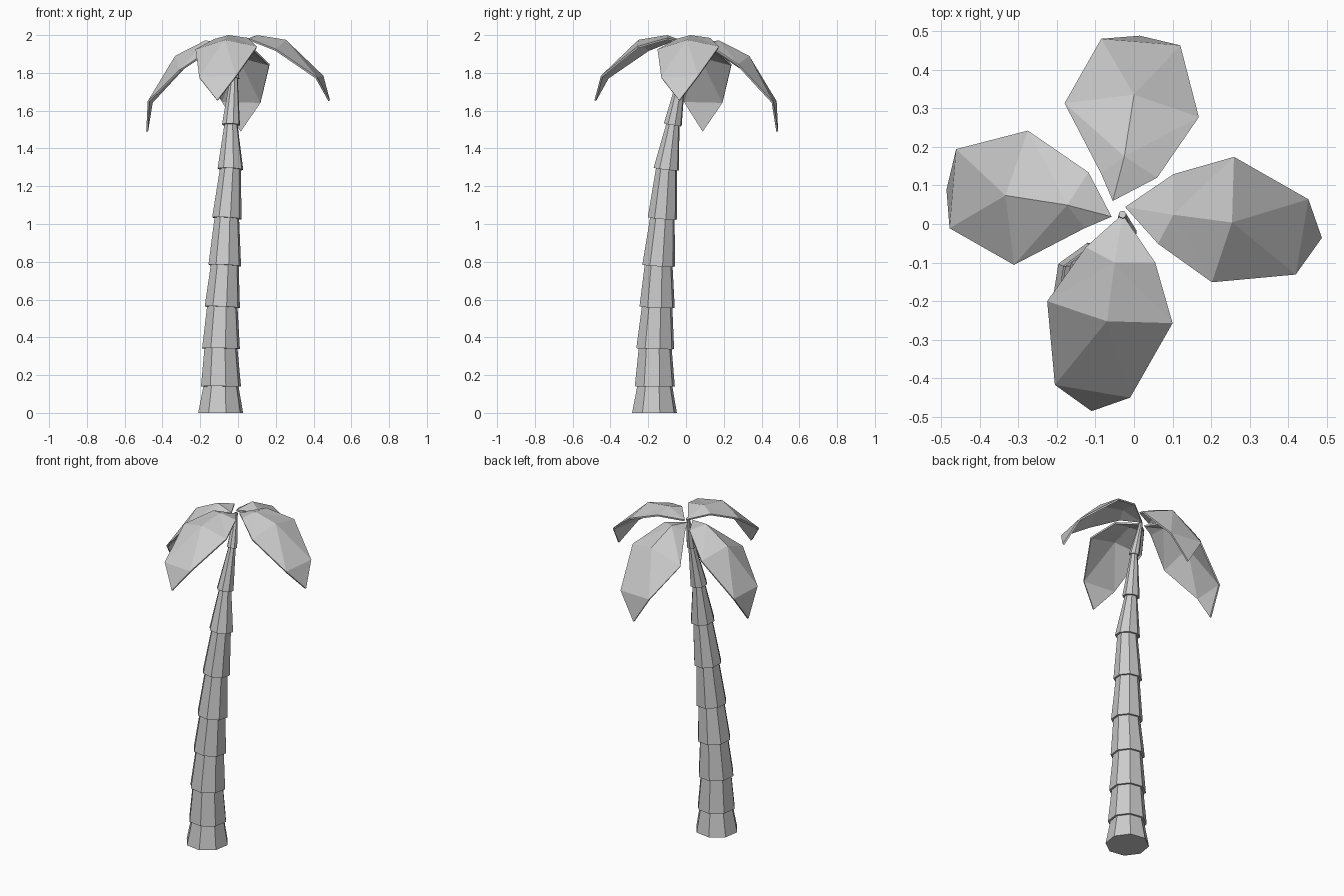
import bpy, bmesh, math
from mathutils import Vector, Matrix

if "Cube" in bpy.data.objects:
    bpy.data.objects.remove(bpy.data.objects["Cube"])

SIDES = 8


def new_object(name, bm):
    mesh = bpy.data.meshes.new(name)
    bm.to_mesh(mesh)
    bm.free()
    obj = bpy.data.objects.new(name, mesh)
    bpy.context.collection.objects.link(obj)
    return obj


# Trunk: leaning path of stacked tapered segments (x, y, z, bottom radius)
path = [(-.092, -.167, 0, .122), (-.09, -.165, .14, .109), (-.09, -.163, .34, .103),
        (-.083, -.153, .56, .096), (-.07, -.145, .78, .089), (-.059, -.125, 1.03, .08),
        (-.04, -.104, 1.29, .07), (-.037, -.07, 1.525, .049), (-.022, -.025, 1.77, .03),
        (-.03, .025, 1.96, .014)]


def ring(bm, i, radius):
    c = Vector(path[i][:3])
    a = Vector(path[max(i - 1, 0)][:3])
    b = Vector(path[min(i + 1, len(path) - 1)][:3])
    tilt = Vector((0, 0, 1)) if i == 0 else (b - a).normalized()
    q = Vector((0, 0, 1)).rotation_difference(tilt)
    verts = []
    for k in range(SIDES):
        t = 2 * math.pi * (k + .3) / SIDES
        verts.append(bm.verts.new(c + q @ Vector((math.cos(t), math.sin(t), 0)) * radius))
    return verts


bm = bmesh.new()
rings = [ring(bm, 0, path[0][3])]
for i in range(1, len(path)):
    r = path[i][3]
    rings.append(ring(bm, i, r - min(.013, r * .3)))   # narrow top of a segment
    if i < len(path) - 1:
        rings.append(ring(bm, i, r))                   # wider lip of the next
for a, b in zip(rings, rings[1:]):
    for k in range(SIDES):
        n = (k + 1) % SIDES
        bm.faces.new((a[k], a[n], b[n], b[k]))
bm.faces.new(rings[0][::-1])
bm.faces.new(rings[-1])
bmesh.ops.recalc_face_normals(bm, faces=bm.faces)
new_object("trunk", bm)

# Leaves: two faceted shapes, each used twice with a quarter turn about the crown
# order: root, near, side, tip corner, tip, tip corner, side, near, ridge, inner ridge
high_leaf = [(-.03, .025, 1.955), (.055, -.10, 1.985), (.10, -.257, 1.94), (-.01, -.45, 1.785),
             (-.11, -.485, 1.655), (-.205, -.417, 1.777), (-.225, -.2, 1.925),
             (-.125, -.06, 1.98), (-.07, -.252, 1.975), (-.05, -.10, 2.0)]
low_leaf = [(-.055, .06, 1.955), (-.085, .13, 1.935), (-.18, .313, 1.815), (-.085, .48, 1.65),
            (.015, .488, 1.49), (.12, .463, 1.645), (.168, .277, 1.846),
            (.06, .12, 1.95), (0, .335, 1.89), (-.025, .175, 1.972)]
leaf_faces = [(0, 1, 9), (0, 9, 7), (1, 2, 9), (2, 8, 9), (9, 8, 6), (9, 6, 7),
              (8, 2, 3), (8, 3, 5), (8, 5, 6), (3, 4, 5)]
crown = Matrix.Translation((-.036, .038, 0))


def leaf(name, points, turn):
    m = crown @ Matrix.Rotation(turn, 4, 'Z') @ crown.inverted()
    bm = bmesh.new()
    v = [bm.verts.new(m @ Vector(p)) for p in points]
    for f in leaf_faces:
        bm.faces.new([v[i] for i in reversed(f)])
    bm.normal_update()
    obj = new_object(name, bm)
    mod = obj.modifiers.new("thickness", 'SOLIDIFY')
    mod.thickness = .01
    mod.offset = -1


leaf("leaf_front", high_leaf, 0)
leaf("leaf_right", high_leaf, math.pi / 2)
leaf("leaf_back", low_leaf, 0)
leaf("leaf_left", low_leaf, math.pi / 2)
